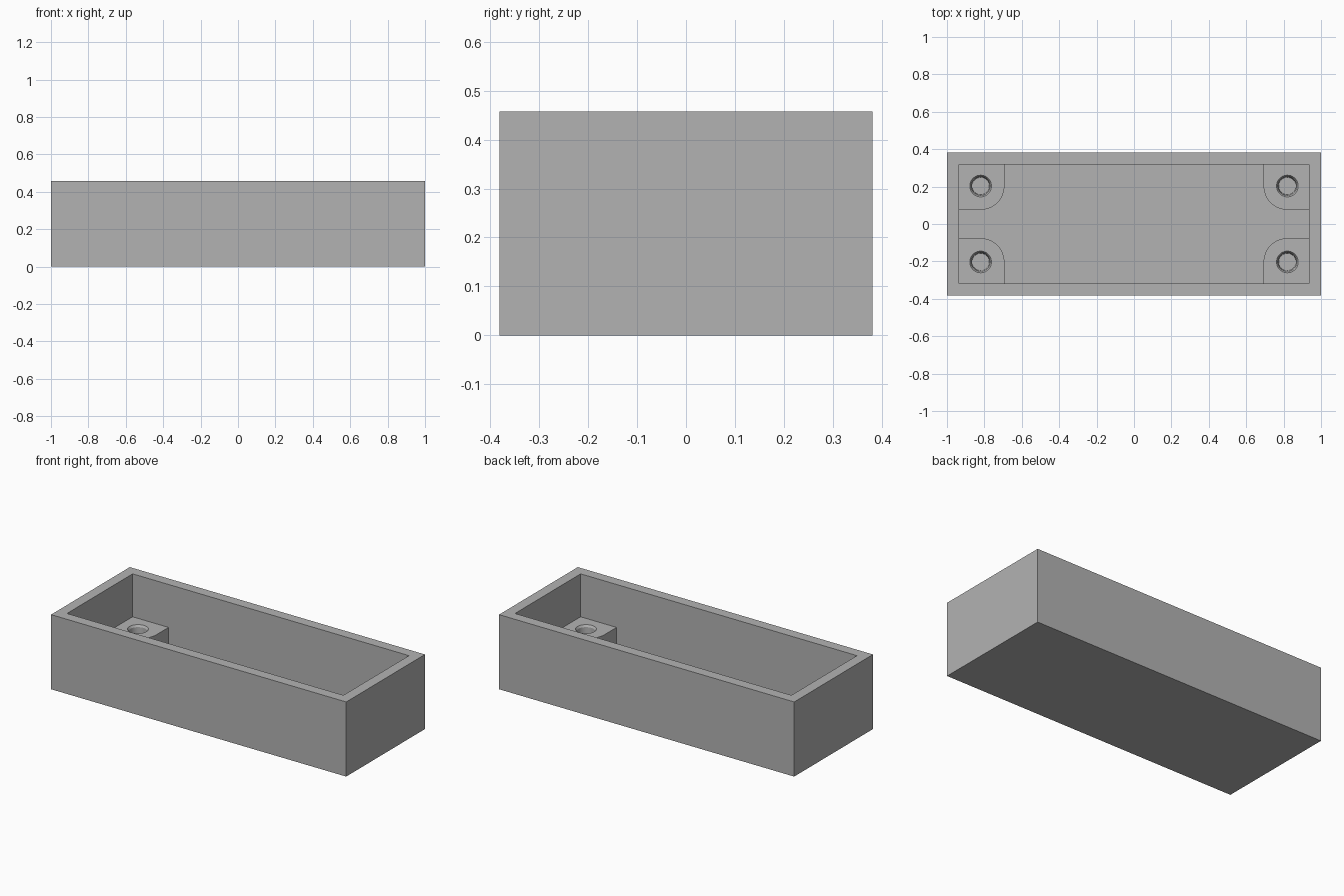
import bpy, bmesh
from math import sin, cos, pi, radians

cube = bpy.data.objects.get("Cube")
if cube:
    bpy.data.objects.remove(cube, do_unlink=True)

LENGTH, DEPTH, HEIGHT, WALL = 2.0, 0.762, 0.457, 0.0635
HOLE_X, HOLE_Y, POST_R, POST_TOP = 0.82, 0.203, 0.127, 0.194

grey = bpy.data.materials.new("plain grey")
grey.use_nodes = True
colour = (0.45, 0.45, 0.45, 1)
grey.diffuse_color = colour
grey.node_tree.nodes["Principled BSDF"].inputs["Base Color"].default_value = colour


def finish(bm, name):
    bmesh.ops.recalc_face_normals(bm, faces=bm.faces[:])
    mesh = bpy.data.meshes.new(name)
    bm.to_mesh(mesh)
    bm.free()
    mesh.materials.append(grey)
    obj = bpy.data.objects.new(name, mesh)
    bpy.context.collection.objects.link(obj)
    return obj


def loop(bm, points):
    verts = [bm.verts.new(p) for p in points]
    edges = [bm.edges.new((v, verts[i - 1])) for i, v in enumerate(verts)]
    return verts, edges


def bridge(bm, a, b):
    for i in range(len(a)):
        bm.faces.new((a[i - 1], a[i], b[i], b[i - 1]))


# Open tray: a block whose top is inset and pushed down to the floor
bm = bmesh.new()
bmesh.ops.create_cube(bm, size=1)
for v in bm.verts:
    v.co = (v.co.x * LENGTH, v.co.y * DEPTH, (v.co.z + 0.5) * HEIGHT)
top = max(bm.faces, key=lambda f: f.calc_center_median().z)
bmesh.ops.inset_region(bm, faces=[top], thickness=WALL, use_even_offset=True)
well = bmesh.ops.extrude_face_region(bm, geom=[top])
floor_verts = [g for g in well["geom"] if isinstance(g, bmesh.types.BMVert)]
bmesh.ops.translate(bm, verts=floor_verts, vec=(0, 0, WALL - HEIGHT))
if top.is_valid:
    bm.faces.remove(top)
finish(bm, "tray")

# Corner post outline, rounded on its inner corner and sunk slightly into the walls
bm = bmesh.new()
x_out, y_out = LENGTH / 2 - WALL + 0.01, DEPTH / 2 - WALL + 0.01
outline = [(HOLE_X - POST_R, y_out)]
for i in range(17):
    a = pi + i / 16 * pi / 2
    outline.append((HOLE_X + POST_R * cos(a), HOLE_Y + POST_R * sin(a)))
outline += [(x_out, HOLE_Y - POST_R), (x_out, y_out)]
rim, rim_edges = loop(bm, [(x, y, POST_TOP) for x, y in outline])
foot, _ = loop(bm, [(x, y, WALL - 0.01) for x, y in outline])
bridge(bm, rim, foot)
bm.faces.new(foot)

# Blind screw hole: chamfered mouth, then a slightly tapered bore
rings = []
for r, z in ((0.058, POST_TOP), (0.05, POST_TOP - 0.012), (0.046, WALL + 0.005)):
    rings.append(loop(bm, [(HOLE_X + r * cos(i * pi / 20), HOLE_Y + r * sin(i * pi / 20), z)
                           for i in range(40)]))
for upper, lower in zip(rings, rings[1:]):
    bridge(bm, upper[0], lower[0])
bm.faces.new(rings[-1][0])
bmesh.ops.triangle_fill(bm, use_beauty=True, edges=rim_edges + rings[0][1], normal=(0, 0, 1))
posts = finish(bm, "screw_posts")

# Smooth the round walls and repeat the post in all four corners
bpy.ops.object.select_all(action='DESELECT')
posts.select_set(True)
bpy.context.view_layer.objects.active = posts
bpy.ops.object.shade_smooth_by_angle(angle=radians(25))
mirror = posts.modifiers.new("four corners", 'MIRROR')
mirror.use_axis = (True, True, False)
mirror.use_mirror_merge = False
